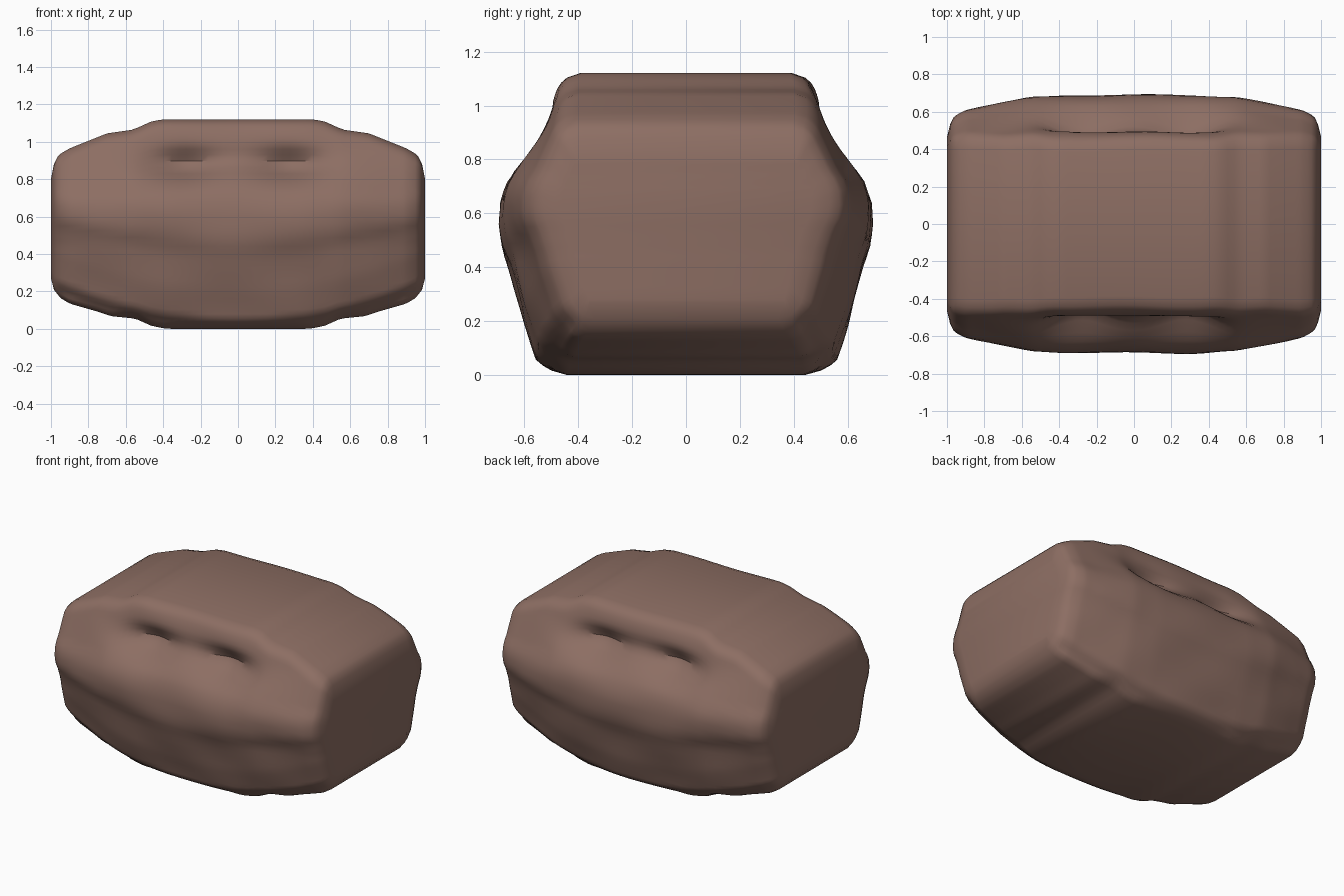
import bpy
import bmesh
import math

cube = bpy.data.objects.get("Cube")
if cube:
    bpy.data.objects.remove(cube, do_unlink=True)


def curve(points, t):
    """Piecewise linear profile lookup."""
    if t <= points[0][0]:
        return points[0][1]
    for (a, va), (b, vb) in zip(points, points[1:]):
        if t <= b:
            return va + (vb - va) * (t - a) / (b - a)
    return points[-1][1]


# Upper and lower outline over |x|, depth over height, and depth scale over |x|
TOP = [(.40, 1.12), (.46, 1.11), (.56, 1.065), (.70, 1.045), (.80, 1.005),
       (.90, .965), (.96, .93), (.985, .88), (1, .80)]
BOTTOM = [(.38, 0), (.46, .015), (.55, .055), (.68, .068), (.76, .095),
          (.90, .135), (.95, .165), (.985, .21), (1, .27)]
DEPTH = [(0, .50), (.05, .555), (.20, .605), (.38, .65), (.47, .682), (.55, .69),
         (.64, .685), (.72, .66), (.80, .615), (.95, .53), (1.06, .475), (1.12, .45)]
WIDTH = [(.35, 1), (.55, .985), (.75, .93), (.90, .885), (.97, .83), (1, .76)]


def face_depth(x, z, side):
    ax = abs(x)
    # Lower bulge sweeps up towards the ends
    sag = .22 * ax * ax * max(0, min(1, (.75 - z) / .3))
    d = curve(DEPTH, max(0, z - sag)) * curve(WIDTH, ax)
    # Long hollow under the top edge, with two deeper pits
    hollow = .05 * math.exp(-(x / .5) ** 4 - ((z - .90) / .085) ** 2)
    pits = sum(math.exp(-((x - c) / .17) ** 2 - ((z - .87) / .075) ** 2)
               for c in (-.28, .28))
    d -= hollow + .08 * pits
    # Slight hand-worked unevenness
    d += .005 * math.sin(9 * x + side) * math.sin(13 * z + 2 * x)
    # Rounded rim
    rim = min(1 - ax, z - curve(BOTTOM, ax), curve(TOP, ax) - z)
    k = 1 - max(0, min(1, rim / .06))
    return d - .06 * (1 - math.sqrt(max(0, 1 - k * k)))


NX, NZ = 64, 36


def spread(i, n):
    """Even spacing that tightens towards both ends, from -1 to 1."""
    t = 2 * i / n - 1
    return .5 * t + .5 * math.sin(t * math.pi / 2)


bm = bmesh.new()


def make_face(side):
    grid = []
    for i in range(NX + 1):
        x = spread(i, NX)
        low, high = curve(BOTTOM, abs(x)), curve(TOP, abs(x))
        column = []
        for j in range(NZ + 1):
            z = low + (high - low) * (spread(j, NZ) + 1) / 2
            column.append(bm.verts.new((x, side * face_depth(x, z, side), z)))
        grid.append(column)
    for i in range(NX):
        for j in range(NZ):
            bm.faces.new((grid[i][j], grid[i + 1][j],
                          grid[i + 1][j + 1], grid[i][j + 1]))
    # Border loop, for the walls between front and back
    return ([grid[i][0] for i in range(NX)] + grid[NX][:NZ]
            + [grid[i][NZ] for i in range(NX, 0, -1)]
            + [grid[0][j] for j in range(NZ, 0, -1)])


front, back = make_face(-1), make_face(1)
for k in range(len(front)):
    n = (k + 1) % len(front)
    bm.faces.new((front[k], back[k], back[n], front[n]))
bmesh.ops.recalc_face_normals(bm, faces=bm.faces)

mesh = bpy.data.meshes.new("lumpy_block")
bm.to_mesh(mesh)
bm.free()
block = bpy.data.objects.new("lumpy_block", mesh)
bpy.context.collection.objects.link(block)

# Brown clay colour
brown = bpy.data.materials.new("brown")
brown.use_nodes = True
color = (.266, .156, .125, 1)
brown.diffuse_color = color
for node in brown.node_tree.nodes:
    if node.type == "BSDF_PRINCIPLED":
        node.inputs["Base Color"].default_value = color
mesh.materials.append(brown)

bpy.ops.object.select_all(action="DESELECT")
block.select_set(True)
bpy.context.view_layer.objects.active = block
bpy.ops.object.shade_smooth_by_angle(angle=math.radians(35))
